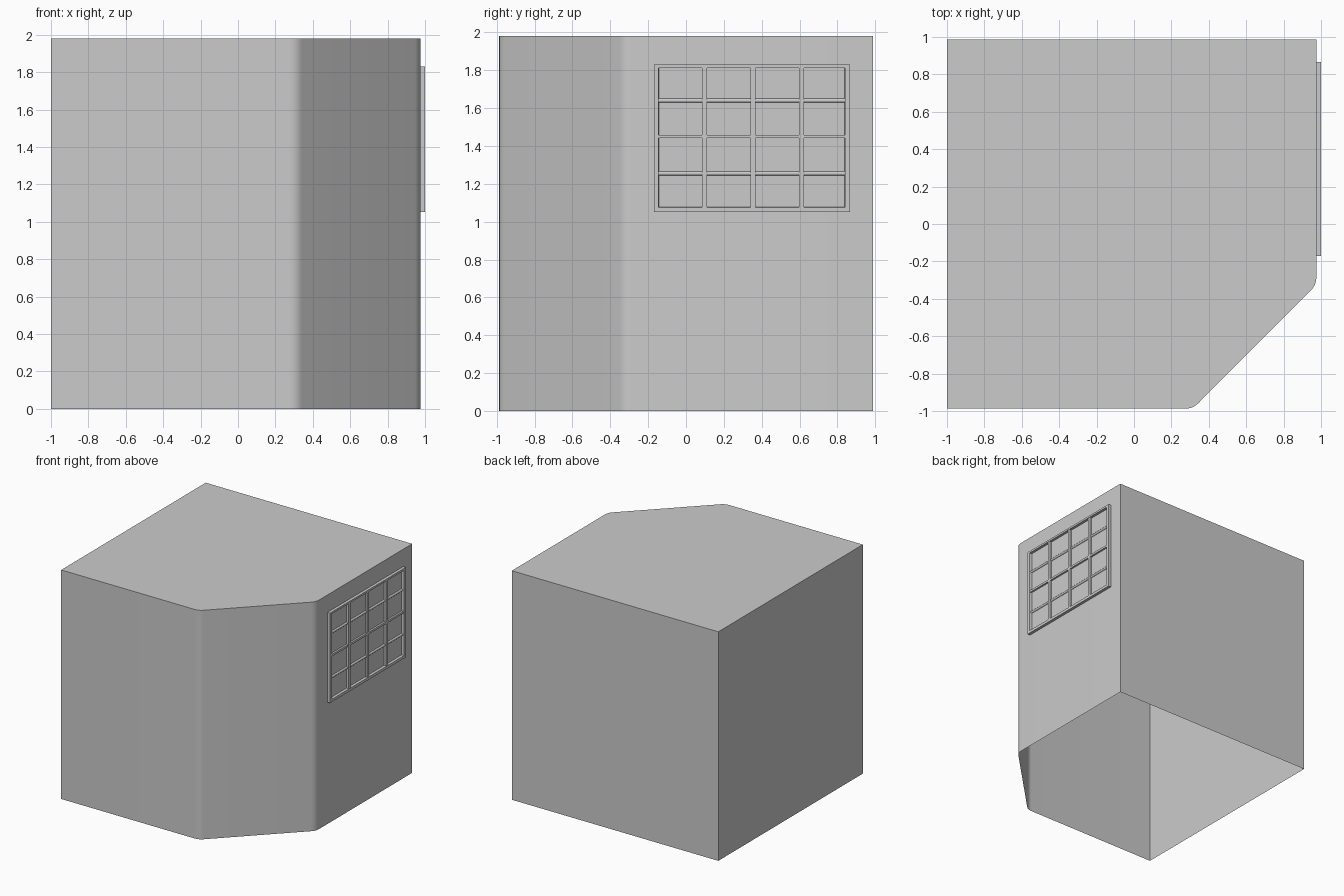
import bpy, bmesh, math

if "Cube" in bpy.data.objects:
    bpy.data.objects.remove(bpy.data.objects["Cube"])

WALL = 0.975   # x of the right-hand wall


def finish(name, bm, smooth=False):
    bmesh.ops.recalc_face_normals(bm, faces=bm.faces)
    mesh = bpy.data.meshes.new(name)
    bm.to_mesh(mesh)
    bm.free()
    ob = bpy.data.objects.new(name, mesh)
    bpy.context.collection.objects.link(ob)
    if smooth:
        bpy.ops.object.select_all(action='DESELECT')
        ob.select_set(True)
        bpy.context.view_layer.objects.active = ob
        bpy.ops.object.shade_smooth_by_angle(angle=math.radians(40))
    return ob


def box(name, x, y, z):
    """Box from (min, max) ranges."""
    bm = bmesh.new()
    bmesh.ops.create_cube(bm, size=1)
    for v in bm.verts:
        for i, (lo, hi) in enumerate((x, y, z)):
            v.co[i] = lo if v.co[i] < 0 else hi
    return finish(name, bm)


def rounded(corner, a, b, cut=0.04, steps=6):
    """Soft corner: quadratic arc between points on the two sides."""
    def toward(p):
        d = math.dist(corner, p)
        return [c + (q - c) * cut / d for c, q in zip(corner, p)]
    s, e = toward(a), toward(b)
    return [tuple((1 - t)**2 * s[i] + 2 * t * (1 - t) * corner[i] + t * t * e[i]
                  for i in (0, 1)) for t in (k / steps for k in range(steps + 1))]


# Body: square plan with one cut corner, closed on top and open underneath
p = [(-1, -0.987), (0.315, -0.987), (WALL, -0.325), (WALL, 0.987), (-1, 0.987)]
plan = [p[0]] + rounded(p[1], p[0], p[2]) + rounded(p[2], p[1], p[3]) + p[3:]
bm = bmesh.new()
low = [bm.verts.new((x, y, 0)) for x, y in plan]
high = [bm.verts.new((x, y, 1.98)) for x, y in plan]
n = len(plan)
for i in range(n):
    j = (i + 1) % n
    bm.faces.new((low[i], low[j], high[j], high[i]))
bm.faces.new(high)
finish("body", bm, True)

# Window frame: mitred ring swept from a small profile (x, inset)
Y0, Y1, Z0, Z1 = -0.17, 0.865, 1.052, 1.83
profile = [(WALL, 0), (1.0, 0), (1.0, 0.024), (0.978, 0.027), (WALL, 0.027)]
bm = bmesh.new()
rings = [[bm.verts.new((x, y, z)) for y, z in
          ((Y0 + d, Z0 + d), (Y1 - d, Z0 + d), (Y1 - d, Z1 - d * 0.7), (Y0 + d, Z1 - d * 0.7))]
         for x, d in profile]
for k in range(len(rings)):
    a, b = rings[k], rings[(k + 1) % len(rings)]
    for i in range(4):
        j = (i + 1) % 4
        bm.faces.new((a[i], a[j], b[j], b[i]))
finish("window_frame", bm)

# Glass pane just proud of the wall, slightly darker
pane = box("window_pane", (WALL - 0.005, 0.979), (Y0 + 0.02, Y1 - 0.02), (Z0 + 0.015, Z1 - 0.012))
glass = bpy.data.materials.new("dark_glass")
glass.diffuse_color = (0.58, 0.58, 0.58, 1)
glass.use_nodes = True
glass.node_tree.nodes["Principled BSDF"].inputs["Base Color"].default_value = glass.diffuse_color
pane.data.materials.append(glass)

# Upright bars and the middle rail
for i, y in enumerate((0.097, 0.353, 0.611)):
    box(f"upright_bar_{i + 1}", (WALL, 0.997), (y - 0.013, y + 0.013), (Z0 + 0.02, Z1 - 0.015))
box("middle_rail", (WALL, 0.995), (Y0 + 0.02, Y1 - 0.02), (1.441, 1.459))

# Thin half-round glazing bars
for i, z in enumerate((1.255, 1.64)):
    bm = bmesh.new()
    ends = [[bm.verts.new((0.979 + 0.011 * math.sin(a), y, z + 0.011 * math.cos(a)))
             for a in (math.pi * k / 8 for k in range(9))] for y in (Y0 + 0.022, Y1 - 0.022)]
    for k in range(8):
        bm.faces.new((ends[0][k], ends[0][k + 1], ends[1][k + 1], ends[1][k]))
    for e in ends:
        bm.faces.new(e)
    finish(f"glazing_bar_{i + 1}", bm, True)
